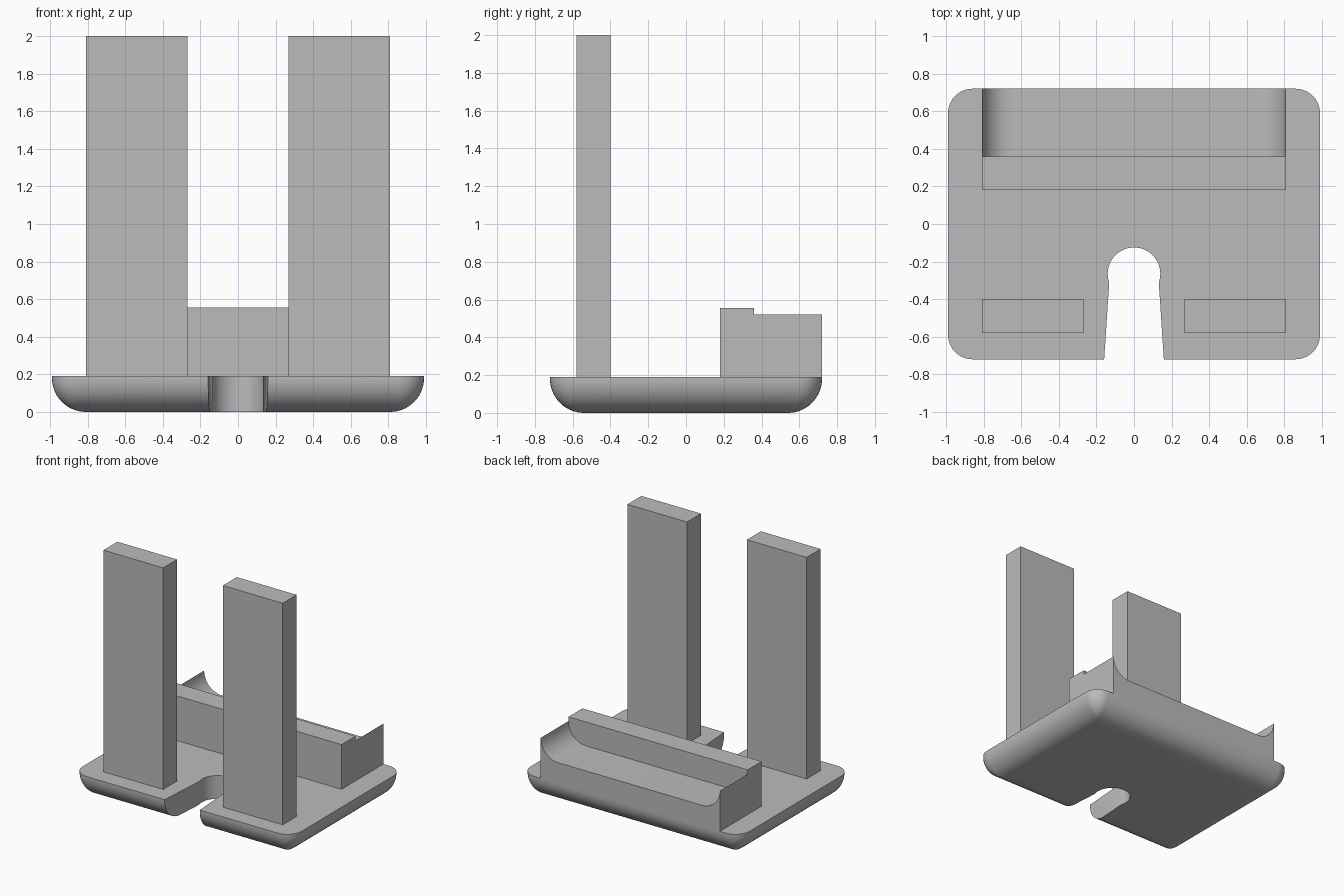
import bpy
import bmesh
from math import sin, cos, pi, acos

if "Cube" in bpy.data.objects:
    bpy.data.objects.remove(bpy.data.objects["Cube"], do_unlink=True)

# Single grey material
grey = bpy.data.materials.new("plain grey")
grey.use_nodes = True
colour = (0.5, 0.5, 0.5, 1)
grey.diffuse_color = colour
grey.node_tree.nodes["Principled BSDF"].inputs["Base Color"].default_value = colour


def loft(name, rings):
    """Skin a stack of equal-length closed rings and cap both ends."""
    bm = bmesh.new()
    rows = [[bm.verts.new(p) for p in ring] for ring in rings]
    n = len(rows[0])
    for a, b in zip(rows, rows[1:]):
        for i in range(n):
            j = (i + 1) % n
            bm.faces.new((a[i], a[j], b[j], b[i]))
    bm.faces.new(rows[0][::-1])
    bm.faces.new(rows[-1])
    bmesh.ops.recalc_face_normals(bm, faces=bm.faces)
    mesh = bpy.data.meshes.new(name)
    bm.to_mesh(mesh)
    bm.free()
    mesh.materials.append(grey)
    obj = bpy.data.objects.new(name, mesh)
    bpy.context.collection.objects.link(obj)
    return obj


def box(name, x0, x1, y0, y1, z0, z1):
    return loft(name, [[(x0, y0, z), (x1, y0, z), (x1, y1, z), (x0, y1, z)]
                       for z in (z0, z1)])


def smooth(obj):
    bpy.ops.object.select_all(action='DESELECT')
    obj.select_set(True)
    bpy.context.view_layer.objects.active = obj
    bpy.ops.object.shade_smooth_by_angle(angle=pi / 6)


def rounded_ring(inset, z, steps=10):
    """Rounded rectangle whose corners tighten as it shrinks."""
    hx, hy = 0.99 - inset, 0.72 - inset
    r = max(0.13 - inset, 0.015)
    ring = []
    for q, (sx, sy) in enumerate(((1, 1), (-1, 1), (-1, -1), (1, -1))):
        for i in range(steps + 1):
            a = (q + i / steps) * pi / 2
            ring.append((sx * (hx - r) + r * cos(a), sy * (hy - r) + r * sin(a), z))
    return ring


# Base plate with a rolled lower edge
TOP, ROLL = 0.19, 0.18
rings = []
for i in range(15):
    a = i / 14 * pi / 2
    rings.append(rounded_ring(ROLL * (1 - sin(a)), ROLL * (1 - cos(a))))
rings.append(rounded_ring(0, TOP))
base = loft("base_plate", rings)

# Keyhole slot through the front of the base
R, CY, NECK = 0.14, -0.265, 0.132
start = -acos(NECK / R)
arc = [start + (pi - 2 * start) * i / 32 for i in range(33)]
outline = [(-0.164, -0.8), (0.164, -0.8)]
outline += [(R * cos(a), CY + R * sin(a)) for a in arc]
cutter = loft("slot_cutter", [[(x, y, z) for x, y in outline] for z in (-0.1, 0.3)])
cutter.hide_render = True
cut = base.modifiers.new("slot", 'BOOLEAN')
cut.operation = 'DIFFERENCE'
cut.solver = 'EXACT'
cut.object = cutter
bpy.context.view_layer.objects.active = base
bpy.ops.object.modifier_apply(modifier=cut.name)
bpy.data.objects.remove(cutter, do_unlink=True)
smooth(base)

# Two tall uprights at the front
for side, x0, x1 in (("right", -0.81, -0.27), ("left", 0.27, 0.81)):
    box(side + "_upright", x0, x1, -0.58, -0.40, TOP, 2.0)

# Raised bar in front of the rear tray
W = 0.81
box("tray_front_bar", -W, W, 0.18, 0.36, TOP, 0.555)

# Rear tray: floor curving up to a thin lip at each end
LIP, COVE = 0.52, 0.16
curve = [(W - COVE + COVE * sin(a), LIP - COVE * cos(a))
         for a in (i / 14 * pi / 2 for i in range(15))]
profile = [(-W, TOP), (W, TOP)] + curve[::-1] + [(-x, z) for x, z in curve]
tray = loft("rear_tray", [[(x, y, z) for x, z in profile] for y in (0.36, 0.72)])
smooth(tray)
